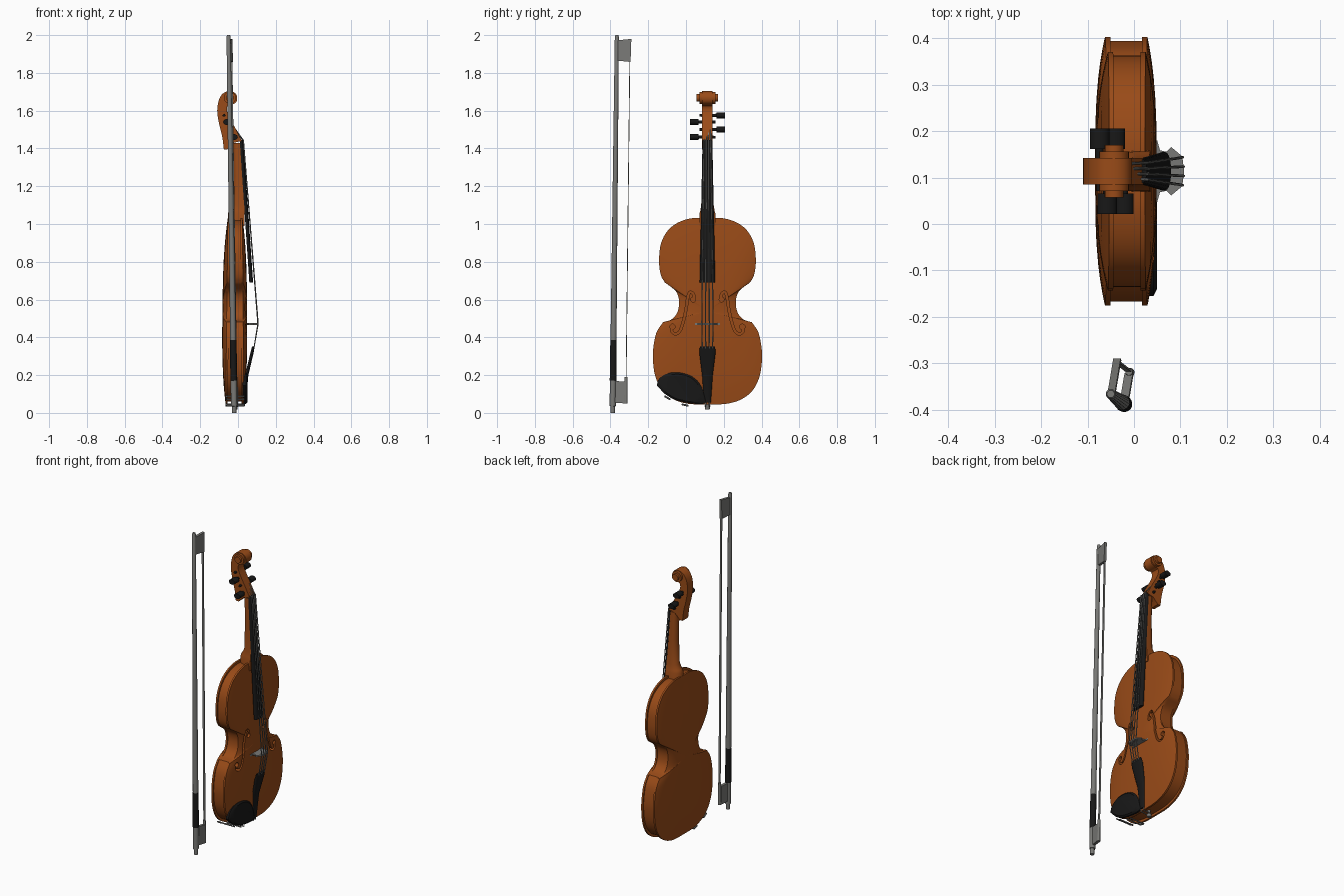
import bpy, bmesh, math
from mathutils import Vector

if "Cube" in bpy.data.objects:
    bpy.data.objects.remove(bpy.data.objects["Cube"])

YC = 0.1135  # centre line of the instrument


def material(name, rgb):
    m = bpy.data.materials.new(name)
    m.diffuse_color = (*rgb, 1)
    m.use_nodes = True
    m.node_tree.nodes["Principled BSDF"].inputs["Base Color"].default_value = m.diffuse_color
    return m


WOOD = material("varnished wood", (0.32, 0.07, 0.009))
BLACK = material("black ebony", (0.009, 0.009, 0.009))
GREY = material("grey metal", (0.19, 0.19, 0.18))


def loft(name, rings, mat):
    """Closed skin through rings of points; a one-point end ring makes an apex."""
    bm = bmesh.new()
    vs = [[bm.verts.new(p) for p in r] for r in rings]
    for a, b in zip(vs, vs[1:]):
        n = max(len(a), len(b))
        for i in range(n):
            j = (i + 1) % n
            if len(a) == 1:
                bm.faces.new((a[0], b[i], b[j]))
            elif len(b) == 1:
                bm.faces.new((a[i], a[j], b[0]))
            else:
                bm.faces.new((a[i], a[j], b[j], b[i]))
    for r in (vs[0], vs[-1]):
        if len(r) > 2:
            bm.faces.new(r)
    bmesh.ops.recalc_face_normals(bm, faces=bm.faces)
    me = bpy.data.meshes.new(name)
    bm.to_mesh(me)
    bm.free()
    me.materials.append(mat)
    ob = bpy.data.objects.new(name, me)
    bpy.context.collection.objects.link(ob)
    return ob


def prism(name, axis, pts, lo, hi, mat):
    """Extrude a 2D polygon along x, y or z."""
    def at(p, h):
        q = list(p)
        q.insert("xyz".index(axis), h)
        return q
    return loft(name, [[at(p, h) for p in pts] for h in (lo, hi)], mat)


def rod(name, pts, radii, mat, n=12):
    """Round bar through points, with a radius at each."""
    pts = [Vector(p) for p in pts]
    q = (pts[-1] - pts[0]).to_track_quat('Z', 'Y')
    ang = [2 * math.pi * i / n for i in range(n)]
    return loft(name, [[p + q @ Vector((r * math.cos(a), r * math.sin(a), 0)) for a in ang]
                       for p, r in zip(pts, radii)], mat)


def ellipse(cx, cz, rx, rz, n=24):
    return [(cx + rx * math.cos(2 * math.pi * i / n), cz + rz * math.sin(2 * math.pi * i / n)) for i in range(n)]


def spline(pts, k=4):
    """Catmull-Rom curve through 2D points."""
    p = [Vector(v) for v in pts]
    p = [2 * p[0] - p[1]] + p + [2 * p[-1] - p[-2]]
    out = []
    for a, b, c, d in zip(p, p[1:], p[2:], p[3:]):
        for i in range(k):
            t = i / k
            out.append(0.5 * (2 * b + (c - a) * t + (2 * a - 5 * b + 4 * c - d) * t * t
                              + (3 * b - a - 3 * c + d) * t ** 3))
    return out + [p[-2]]


def d_section(z, flat, crown, w):
    """Section with a flat face at x=flat and a rounded face at x=crown."""
    mid = flat + 0.4 * (crown - flat)
    arc = [(mid + (crown - mid) * math.sin(a), YC + w * math.cos(a), z)
           for a in [math.pi * i / 10 for i in range(11)]]
    return [(flat, YC + w, z)] + arc + [(flat, YC - w, z)]


# Body: half outline in three bouts, mirrored
upper = [(0, 1.032), (0.08, 1.031), (0.155, 1.008), (0.21, 0.965), (0.245, 0.9), (0.256, 0.82),
         (0.253, 0.76), (0.243, 0.72), (0.225, 0.69)]
waist = [(0.225, 0.69), (0.178, 0.655), (0.157, 0.625), (0.15, 0.58), (0.16, 0.53), (0.19, 0.495), (0.235, 0.48)]
lower = [(0.235, 0.48), (0.27, 0.425), (0.287, 0.34), (0.288, 0.27), (0.275, 0.19), (0.24, 0.12),
         (0.18, 0.072), (0.1, 0.048), (0, 0.045)]
half = spline(upper)[:-1] + spline(waist)[:-1] + spline(lower)
outline = half + [Vector((-p.x, p.y)) for p in reversed(half[1:-1])]


def body_ring(s, front, dx):
    ring = []
    for p in outline:
        w, z = p.x * s, 0.54 + (p.y - 0.54) * s
        edge = 0.031 - 0.007 * z if front else -0.066 + 0.012 * z
        ring.append((edge + dx, YC + w, z))
    return ring


arch = [0.05, 0.2, 0.4, 0.55, 0.7, 0.8, 0.9, 0.96]
rings = [[(-0.083, YC, 0.54)]]
rings += [body_ring(s, False, -0.023 * (1 - s ** 3)) for s in arch]
rings += [body_ring(1, False, 0), body_ring(1, False, 0.011), body_ring(0.97, False, 0.011),
          body_ring(0.97, True, -0.011), body_ring(1, True, -0.011), body_ring(1, True, 0)]
rings += [body_ring(s, True, 0.021 * (1 - s ** 3)) for s in reversed(arch)]
rings += [[(0.048, YC, 0.54)]]
body = loft("body", rings, WOOD)

# Sound holes cut into the belly
f_path = spline([(0.07, 0.60), (0.075, 0.63), (0.095, 0.638), (0.106, 0.60), (0.113, 0.55), (0.126, 0.49),
                 (0.145, 0.435), (0.168, 0.418), (0.188, 0.43), (0.19, 0.455)])
left, right = [], []
for i, p in enumerate(f_path):
    t = f_path[min(i + 1, len(f_path) - 1)] - f_path[max(i - 1, 0)]
    nrm = Vector((-t.y, t.x)).normalized() * 0.006
    left.append(p + nrm)
    right.append(p - nrm)
shapes = [left + right[::-1], ellipse(0.075, 0.6, 0.013, 0.013), ellipse(0.185, 0.456, 0.014, 0.014)]
for side in (-1, 1):
    for shape in shapes:
        cut = prism("sound_hole_cutter", "x", [(YC + side * p[0], p[1]) for p in shape], 0.005, 0.09, WOOD)
        cut.hide_render = True
        mod = body.modifiers.new("sound_hole", "BOOLEAN")
        mod.operation, mod.solver, mod.object = "DIFFERENCE", "EXACT", cut
        bpy.context.view_layer.objects.active = body
        bpy.ops.object.modifier_apply(modifier=mod.name)
        bpy.data.objects.remove(cut)

# Neck, fingerboard and tailpiece
loft("neck", [d_section(*r) for r in [(0.99, 0.035, -0.053, 0.045), (1.055, 0.035, -0.054, 0.042),
     (1.07, 0.034, -0.048, 0.038), (1.1, 0.033, -0.03, 0.033), (1.25, 0.023, -0.025, 0.029),
     (1.43, 0.011, -0.027, 0.026)]], WOOD)
loft("fingerboard", [d_section(0.69, 0.06, 0.08, 0.041), d_section(1.445, 0.009, 0.028, 0.026)], BLACK)
loft("tailpiece", [d_section(*r) for r in [(0.055, 0.03, 0.042, 0.018), (0.2, 0.038, 0.055, 0.028),
     (0.32, 0.066, 0.083, 0.043), (0.352, 0.074, 0.088, 0.04)]], BLACK)

# Pegbox and scroll
pegbox = spline([(0.02, 1.44), (-0.01, 1.5), (-0.038, 1.55), (-0.058, 1.595), (-0.055, 1.625), (-0.03, 1.632),
                 (-0.01, 1.645), (-0.004, 1.67), (-0.015, 1.693), (-0.04, 1.703), (-0.075, 1.695), (-0.1, 1.66),
                 (-0.11, 1.6), (-0.1, 1.53), (-0.083, 1.46), (-0.075, 1.395)], 3)
prism("pegbox", "y", pegbox + [Vector((-0.055, 1.395)), Vector((-0.022, 1.43))], YC - 0.028, YC + 0.028, WOOD)
for r, w in ((0.032, 0.043), (0.02, 0.057)):
    prism("scroll_volute", "y", ellipse(-0.043, 1.668, r, r), YC - w, YC + w, WOOD)

# Pegs, alternating sides
pegs = [(-0.022, 1.46, -1), (-0.04, 1.5, 1), (-0.058, 1.54, -1), (-0.074, 1.575, 1)]
for x, z, s in pegs:
    rod("peg_shaft", [(x, YC - s * 0.042, z), (x, YC + s * 0.06, z)], [0.007, 0.009], BLACK)
    prism("peg_head", "y", ellipse(x, z, 0.021, 0.016, 16), YC + s * 0.048, YC + s * 0.092, BLACK)

# Bridge
b_half = [(0.036, 0.066), (0.05, 0.066), (0.056, 0.045), (0.07, 0.042), (0.08, 0.052), (0.092, 0.042), (0.104, 0.032)]
bridge = [(x, YC + w) for x, w in b_half] + [(0.108, YC)] + [(x, YC - w) for x, w in reversed(b_half)] \
    + [(0.036, YC - 0.03), (0.05, YC - 0.02), (0.05, YC + 0.02), (0.036, YC + 0.03)]
prism("bridge", "z", bridge, 0.466, 0.475, GREY)

# Strings from peg over nut and bridge to tailpiece
for i, (px, pz, s) in enumerate(pegs):
    t = i - 1.5
    rod("string", [(px + 0.008, YC + t * 0.01, pz), (0.029, YC + t * 0.012, 1.443),
                   (0.108 - 0.002 * abs(t), YC + t * 0.02, 0.472), (0.084, YC + t * 0.018, 0.34)],
        [0.003] * 4, GREY, 6)

# Chin rest with clamps, end pin and tail loop
chin = spline([(-0.155, 0.145), (-0.143, 0.18), (-0.1, 0.208), (-0.04, 0.215), (0.02, 0.2), (0.06, 0.17),
               (0.085, 0.13), (0.098, 0.085), (0.1, 0.05), (0.03, 0.05), (-0.06, 0.07), (-0.115, 0.103)], 3)
inner = [p + (Vector((-0.02, 0.13)) - p) * 0.12 for p in chin]
loft("chin_rest", [[(x, p.x, p.y) for p in o] for x, o in ((0.024, chin), (0.042, chin), (0.05, inner))], BLACK)
for y, z in ((-0.112, 0.088), (-0.085, 0.072), (-0.02, 0.045), (0.01, 0.038)):
    rod("chin_rest_clamp_screw", [(-0.062, y, z), (0.035, y, z)], [0.004, 0.004], GREY, 8)
for a, b in (((-0.112, 0.088), (-0.085, 0.072)), ((-0.02, 0.045), (0.01, 0.038))):
    rod("chin_rest_clamp_bar", [(-0.062, *a), (-0.062, *b)], [0.005, 0.005], GREY, 8)
rod("end_pin", [(-0.015, YC, 0.07), (-0.015, YC, 0.035), (-0.015, YC, 0.033), (-0.015, YC, 0.018)],
    [0.009, 0.009, 0.014, 0.012], GREY)
for s in (-1, 1):
    rod("tail_loop", [(0.036, YC + s * 0.01, 0.07), (0.034, YC + s * 0.01, 0.04), (-0.015, YC + s * 0.012, 0.036)],
        [0.004] * 3, GREY, 6)


# Bow stick, slightly leaning
def stick(z):
    return Vector((-0.02 - 0.015 * z, -0.388 + 0.011 * z, z))


def stick_part(name, zs, rs, mat):
    rod(name, [stick(z) for z in zs], rs, mat, 16)


stick_part("bow_screw", [0, 0.035, 0.036, 0.17], [0.012, 0.012, 0.017, 0.017], GREY)
stick_part("bow_grip", [0.17, 0.385], [0.018, 0.017], BLACK)
stick_part("bow_stick", [0.385, 1.2, 1.99, 2.0], [0.016, 0.0135, 0.011, 0.008], GREY)


def bow_plate(name, pts, thick, mat):
    """Plate reaching sideways from the stick; points are (reach, z)."""
    loft(name, [[stick(z) + Vector((0.17 * u + h, u, 0)) for u, z in pts] for h in (-thick, thick)], mat)


# Frog, ferrule, bow tip and hair
bow_plate("frog", [(0, 0.055), (0.065, 0.05), (0.065, 0.165), (0, 0.17)], 0.009, GREY)
rod("frog_ferrule", [stick(0.05) + Vector((0.012, 0.068, 0)), stick(0.19) + Vector((0.012, 0.068, 0))],
    [0.01, 0.008], GREY)
bow_plate("bow_tip", [(0, 1.865), (0.074, 1.858), (0.077, 1.98), (0, 1.972)], 0.008, GREY)
bow_plate("bow_hair", [(0.067, 0.17), (0.071, 0.17), (0.072, 1.87), (0.068, 1.87)], 0.006, GREY)

# Smooth shading with sharp edges kept
for ob in bpy.data.objects:
    ob.select_set(True)
bpy.context.view_layer.objects.active = body
bpy.ops.object.shade_smooth_by_angle(angle=math.radians(35))
